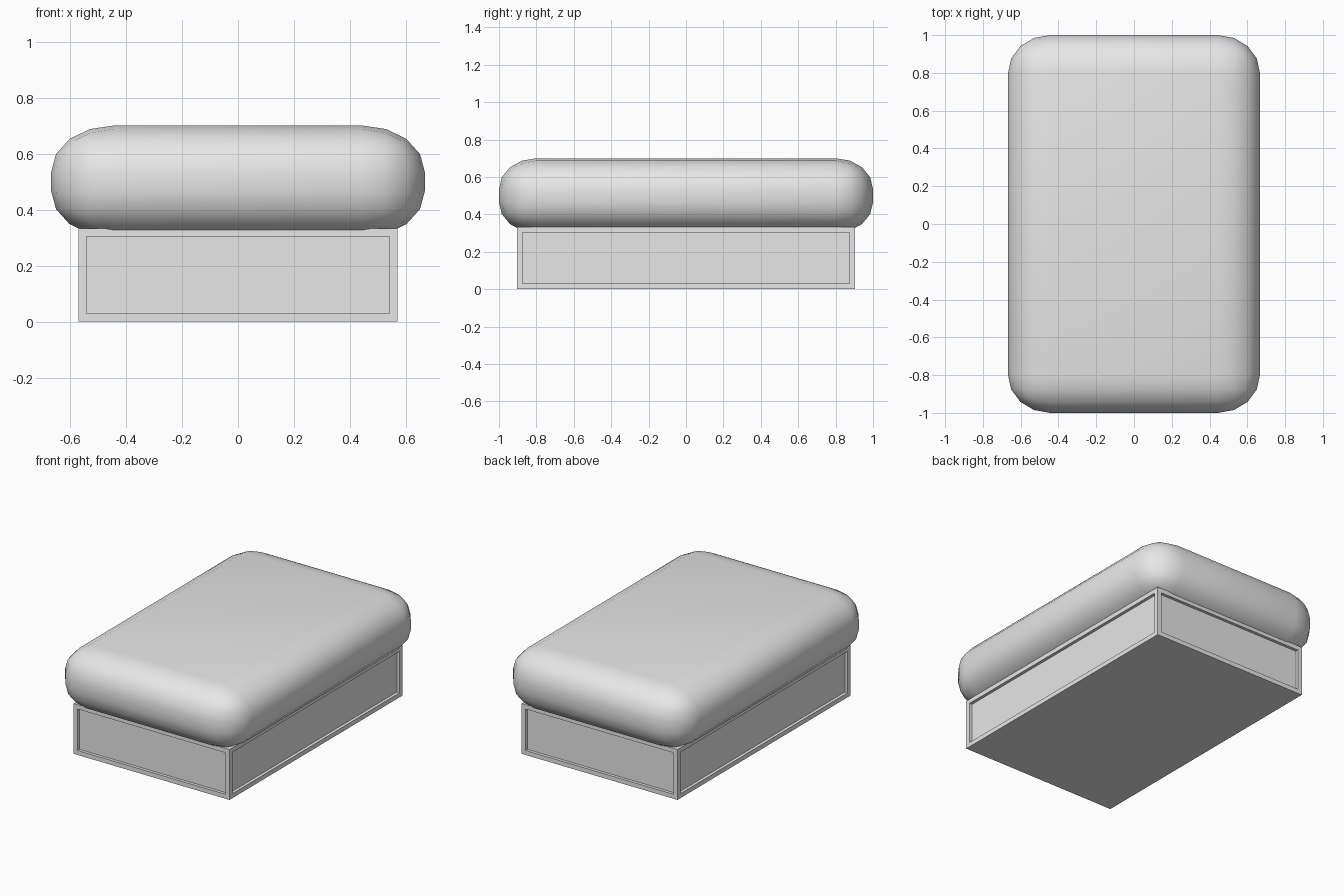
import bpy, bmesh
from mathutils import Vector

default = bpy.data.objects.get("Cube")
if default:
    bpy.data.objects.remove(default, do_unlink=True)

# One plain grey for everything
grey = bpy.data.materials.new("light grey")
grey.use_nodes = True
grey.diffuse_color = (0.8, 0.8, 0.8, 1)
grey.node_tree.nodes["Principled BSDF"].inputs["Base Color"].default_value = (0.8, 0.8, 0.8, 1)


def make_object(name, bm, smooth=False):
    for f in bm.faces:
        f.smooth = smooth
    mesh = bpy.data.meshes.new(name)
    bm.to_mesh(mesh)
    bm.free()
    mesh.materials.append(grey)
    obj = bpy.data.objects.new(name, mesh)
    bpy.context.collection.objects.link(obj)
    return obj


def build_cushion(half, radius, centre_z):
    """Rounded box: bevelled cube, stretched to a separate radius per axis."""
    bm = bmesh.new()
    bmesh.ops.create_cube(bm, size=2)
    bmesh.ops.bevel(bm, geom=bm.edges[:], offset=0.5, offset_type='OFFSET',
                    segments=4, profile=0.5, affect='EDGES')
    for v in bm.verts:
        for i in range(3):
            c = v.co[i]
            size = half[i] - radius[i] + (abs(c) - 0.5) * 2 * radius[i]
            v.co[i] = size if c > 0 else -size
        v.co.z += centre_z
    return make_object("cushion", bm, smooth=True)


def build_base(half_x, half_y, height, border, depth):
    """Box with a recessed panel on each of its four sides."""
    bm = bmesh.new()
    bmesh.ops.create_cube(bm, size=1)
    for v in bm.verts:
        v.co = Vector((v.co.x * 2 * half_x, v.co.y * 2 * half_y,
                       (v.co.z + 0.5) * height))
    bm.normal_update()
    sides = [f for f in bm.faces if abs(f.normal.z) < 0.5]
    bmesh.ops.inset_individual(bm, faces=sides, thickness=border)
    bm.normal_update()
    # Step the panels straight inward
    steps = bmesh.ops.inset_individual(bm, faces=sides, thickness=0.0, depth=-depth)
    bmesh.ops.recalc_face_normals(bm, faces=bm.faces[:])
    return make_object("base", bm)


build_base(0.57, 0.903, 0.333, 0.042, 0.02)
build_cushion((0.667, 1.0, 0.2), (0.222, 0.2, 0.165), 0.5)
